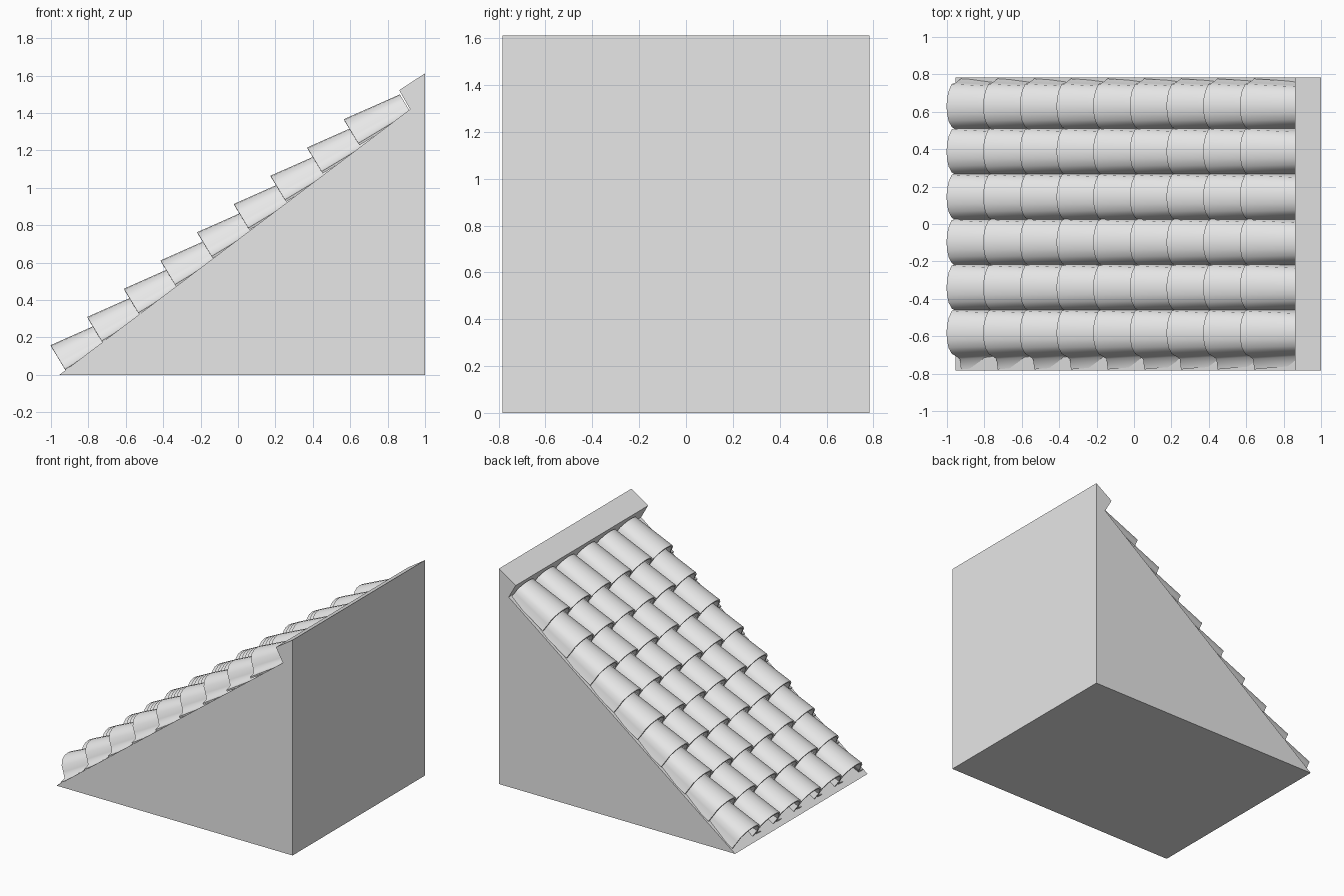
import bpy
import bmesh
from math import sin, cos, radians

cube = bpy.data.objects.get("Cube")
if cube:
    bpy.data.objects.remove(cube, do_unlink=True)

# Single plain grey
grey = bpy.data.materials.new("plain grey")
grey.use_nodes = True
grey.diffuse_color = (0.8, 0.8, 0.8, 1)
grey.node_tree.nodes["Principled BSDF"].inputs["Base Color"].default_value = (0.8, 0.8, 0.8, 1)


def finish(name, bm):
    mesh = bpy.data.meshes.new(name)
    bm.to_mesh(mesh)
    bm.free()
    mesh.materials.append(grey)
    obj = bpy.data.objects.new(name, mesh)
    bpy.context.collection.objects.link(obj)
    return obj


# Wedge-shaped base with a ridge that overhangs the top row
HALF_DEPTH = 0.783
outline = [(-0.955, 0), (1, 0), (1, 1.612), (0.862, 1.522), (0.92, 1.42)]
bm = bmesh.new()
face = bm.faces.new([bm.verts.new((x, -HALF_DEPTH, z)) for x, z in outline])
side = bmesh.ops.extrude_face_region(bm, geom=[face])["geom"]
bmesh.ops.translate(bm, vec=(0, 2 * HALF_DEPTH, 0),
                    verts=[g for g in side if isinstance(g, bmesh.types.BMVert)])
bmesh.ops.recalc_face_normals(bm, faces=bm.faces)
finish("roof_base", bm)

# Tapered roof tile: an arch with a low side lip (across, height)
profile = [(0.147, 0), (0.126, 0.055), (0.118, 0.097), (0.08, 0.129), (0.04, 0.145),
           (0, 0.15), (-0.04, 0.145), (-0.08, 0.129), (-0.112, 0.095),
           (-0.125, 0.05), (-0.14, 0.012), (-0.195, 0)]
TILT = radians(31)
LENGTH = 0.325


def tile_end(bm, along, width, height):
    return [bm.verts.new((-0.925 + along * cos(TILT) - n * height * sin(TILT),
                          0.63 + v * width,
                          0.03 + along * sin(TILT) + n * height * cos(TILT)))
            for v, n in profile]


bm = bmesh.new()
low = tile_end(bm, 0, 1, 1)
high = tile_end(bm, LENGTH, 0.87, 0.73)
for i in range(len(profile) - 1):
    bm.faces.new((low[i], low[i + 1], high[i + 1], high[i])).smooth = True
tiles = finish("roof_tiles", bm)

# Thin shell, then repeat in rows up the slope and columns across it
bpy.context.view_layer.objects.active = tiles
tiles.select_set(True)
shell = tiles.modifiers.new("shell", "SOLIDIFY")
shell.thickness = 0.012
shell.offset = -1
bpy.ops.object.modifier_apply(modifier=shell.name)
bpy.ops.object.shade_smooth_by_angle(angle=radians(70))
for label, count, step in (("rows", 9, (0.196, 0, 0.151)),
                           ("columns", 6, (0, -0.2425, 0))):
    array = tiles.modifiers.new(label, "ARRAY")
    array.count = count
    array.use_relative_offset = False
    array.use_constant_offset = True
    array.constant_offset_displace = step
